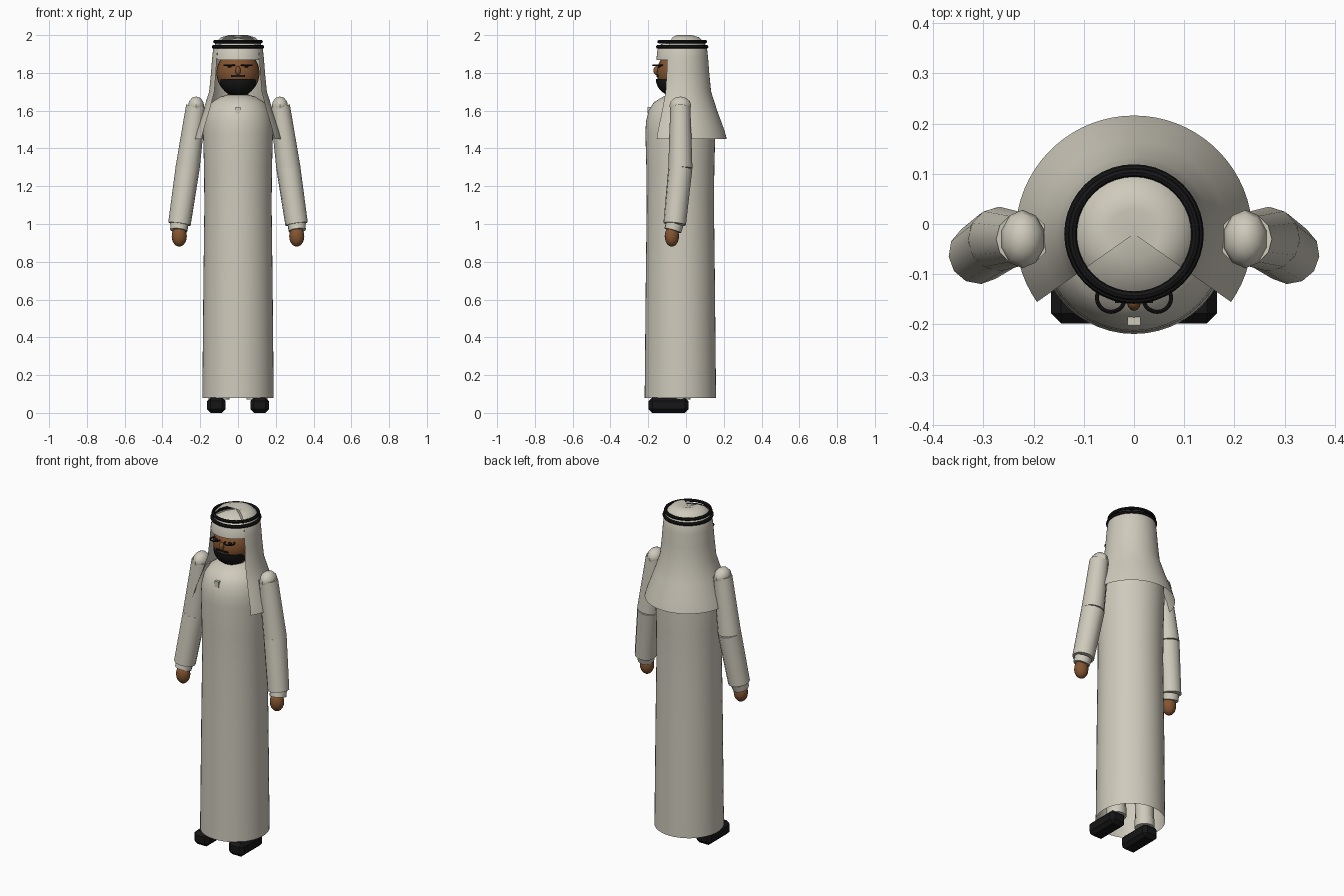
import bpy, bmesh
from math import sin, cos, radians
from mathutils import Vector, Matrix

cube = bpy.data.objects.get("Cube")
if cube:
    bpy.data.objects.remove(cube, do_unlink=True)


def material(name, rgb):
    m = bpy.data.materials.new(name)
    m.use_nodes = True
    m.diffuse_color = (*rgb, 1)
    m.node_tree.nodes["Principled BSDF"].inputs["Base Color"].default_value = (*rgb, 1)
    return m


CLOTH = material("ivory cloth", (0.62, 0.59, 0.50))
SKIN = material("brown skin", (0.23, 0.09, 0.03))
BLACK = material("black", (0.008, 0.008, 0.009))


def finish(name, bm, mat, smooth=True, fix=True):
    if fix:
        bmesh.ops.recalc_face_normals(bm, faces=bm.faces[:])
    mesh = bpy.data.meshes.new(name)
    bm.to_mesh(mesh)
    bm.free()
    mesh.materials.append(mat)
    ob = bpy.data.objects.new(name, mesh)
    bpy.context.collection.objects.link(ob)
    if smooth:
        bpy.ops.object.select_all(action='DESELECT')
        ob.select_set(True)
        bpy.context.view_layer.objects.active = ob
        bpy.ops.object.shade_smooth_by_angle(angle=radians(40))
    return ob


def lathe(name, profile, y, mat, start=0, sweep=360, steps=48):
    # profile runs from the top down so that faces point outwards
    bm = bmesh.new()
    rows = []
    for r, z in profile:
        angles = [radians(start + sweep * i / steps) for i in range(steps + 1)]
        rows.append([bm.verts.new((r * cos(a), y + r * sin(a), z)) for a in angles])
    for top, low in zip(rows, rows[1:]):
        for i in range(steps):
            bm.faces.new((top[i], low[i], low[i + 1], top[i + 1]))
    bmesh.ops.remove_doubles(bm, verts=bm.verts[:], dist=0.0001)
    return finish(name, bm, mat, fix=False)


def tube(name, a, b, r1, r2, mat, sides=16):
    a, b = Vector(a), Vector(b)
    turn = (b - a).to_track_quat('Z', 'Y').to_matrix().to_4x4()
    bm = bmesh.new()
    bmesh.ops.create_cone(bm, cap_ends=True, segments=sides, radius1=r1, radius2=r2,
                          depth=(b - a).length,
                          matrix=Matrix.Translation((a + b) / 2) @ turn)
    return finish(name, bm, mat)


def ball(name, centre, size, mat, u=24, v=16, cut=None):
    bm = bmesh.new()
    bmesh.ops.create_uvsphere(bm, u_segments=u, v_segments=v, radius=1)
    bmesh.ops.scale(bm, vec=size, verts=bm.verts[:])
    bmesh.ops.translate(bm, vec=centre, verts=bm.verts[:])
    if cut:
        edges = bmesh.ops.bisect_plane(bm, geom=bm.verts[:] + bm.edges[:] + bm.faces[:],
                                       plane_co=(0, 0, cut), plane_no=(0, 0, 1),
                                       clear_outer=True)["geom_cut"]
        bmesh.ops.edgeloop_fill(bm, edges=[e for e in edges if isinstance(e, bmesh.types.BMEdge)])
    return finish(name, bm, mat)


def box(name, centre, size, mat, chamfer=0):
    bm = bmesh.new()
    bmesh.ops.create_cube(bm, size=1)
    bmesh.ops.scale(bm, vec=size, verts=bm.verts[:])
    bmesh.ops.translate(bm, vec=centre, verts=bm.verts[:])
    if chamfer:
        bmesh.ops.bevel(bm, geom=bm.edges[:], offset=chamfer, segments=1,
                        affect='EDGES', profile=0.5)
    return finish(name, bm, mat, smooth=False)


def ring(name, centre, radius, thick, mat, steps=40):
    profile = [(radius + thick * sin(radians(t)), centre[2] + thick * cos(radians(t)))
               for t in range(0, 361, 45)]
    ob = lathe(name, profile, 0, mat, steps=steps)
    ob.location = (centre[0], centre[1], 0)
    return ob


# Long robe, open at the hem
lathe("robe", [(0.05, 1.685), (0.09, 1.675), (0.14, 1.645), (0.168, 1.6), (0.182, 1.54),
               (0.185, 1.48), (0.18, 1.3), (0.178, 1.1), (0.183, 0.7), (0.189, 0.08)],
      -0.03, CLOTH)
box("collar_tab", (0, -0.19, 1.602), (0.026, 0.025, 0.035), CLOTH)

# Head and face
tube("neck", (0, -0.03, 1.6), (0, -0.03, 1.74), 0.058, 0.055, SKIN)
ball("head", (0, -0.035, 1.8), (0.114, 0.12, 0.122), SKIN)
ball("beard", (0, -0.06, 1.768), (0.1, 0.1, 0.092), BLACK, cut=1.768)
ball("nose", (0, -0.155, 1.812), (0.014, 0.018, 0.024), SKIN, 12, 8)
box("moustache", (0, -0.147, 1.784), (0.075, 0.02, 0.009), BLACK)

# Headscarf draped around an open front, with a separate brow panel
lathe("headscarf", [(0, 1.985), (0.05, 2.0), (0.09, 1.988), (0.118, 1.96), (0.131, 1.93),
                    (0.137, 1.88), (0.143, 1.8), (0.153, 1.7), (0.185, 1.6),
                    (0.222, 1.5), (0.236, 1.45)],
      -0.02, CLOTH, start=-35, sweep=250)
lathe("headscarf_brow", [(0, 1.985), (0.05, 1.978), (0.115, 1.95), (0.131, 1.925),
                         (0.137, 1.868)],
      -0.02, CLOTH, start=-145, sweep=110, steps=20)
ring("head_cord_upper", (0, -0.02, 1.965), 0.123, 0.009, BLACK)
ring("head_cord_lower", (0, -0.02, 1.938), 0.129, 0.01, BLACK)

for side, s in (("left", 1), ("right", -1)):
    # Eyes, brows and flat spectacle rims
    ball(side + "_eye", (s * 0.045, -0.141, 1.836), (0.012, 0.008, 0.008), BLACK, 12, 8)
    box(side + "_eyebrow", (s * 0.048, -0.125, 1.878), (0.046, 0.02, 0.008), BLACK)
    ring(side + "_spectacle_rim", (s * 0.046, -0.147, 1.84), 0.028, 0.004, BLACK, 20)

    # Arm
    shoulder, elbow, wrist = (s * 0.222, -0.03, 1.625), (s * 0.267, -0.03, 1.295), (s * 0.31, -0.06, 1.0)
    ball(side + "_shoulder", shoulder, (0.045, 0.058, 0.05), CLOTH, 10, 6)
    tube(side + "_upper_sleeve", shoulder, elbow, 0.053, 0.064, CLOTH, 12)
    tube(side + "_lower_sleeve", elbow, wrist, 0.064, 0.06, CLOTH, 12)
    tube(side + "_cuff", wrist, (s * 0.314, -0.07, 0.965), 0.048, 0.046, CLOTH, 12)
    ball(side + "_hand", (s * 0.311, -0.075, 0.935), (0.04, 0.038, 0.055), SKIN, 16, 10)

    # Trouser leg and shoe
    tube(side + "_trouser_leg", (s * 0.1, -0.03, 0.08), (s * 0.09, -0.03, 0.8), 0.05, 0.06, CLOTH)
    tube(side + "_trouser_hem", (s * 0.1, -0.03, 0.07), (s * 0.1, -0.03, 0.12), 0.055, 0.055, CLOTH)
    box(side + "_shoe", (s * 0.115, -0.092, 0.041), (0.1, 0.212, 0.082), BLACK, 0.02)
